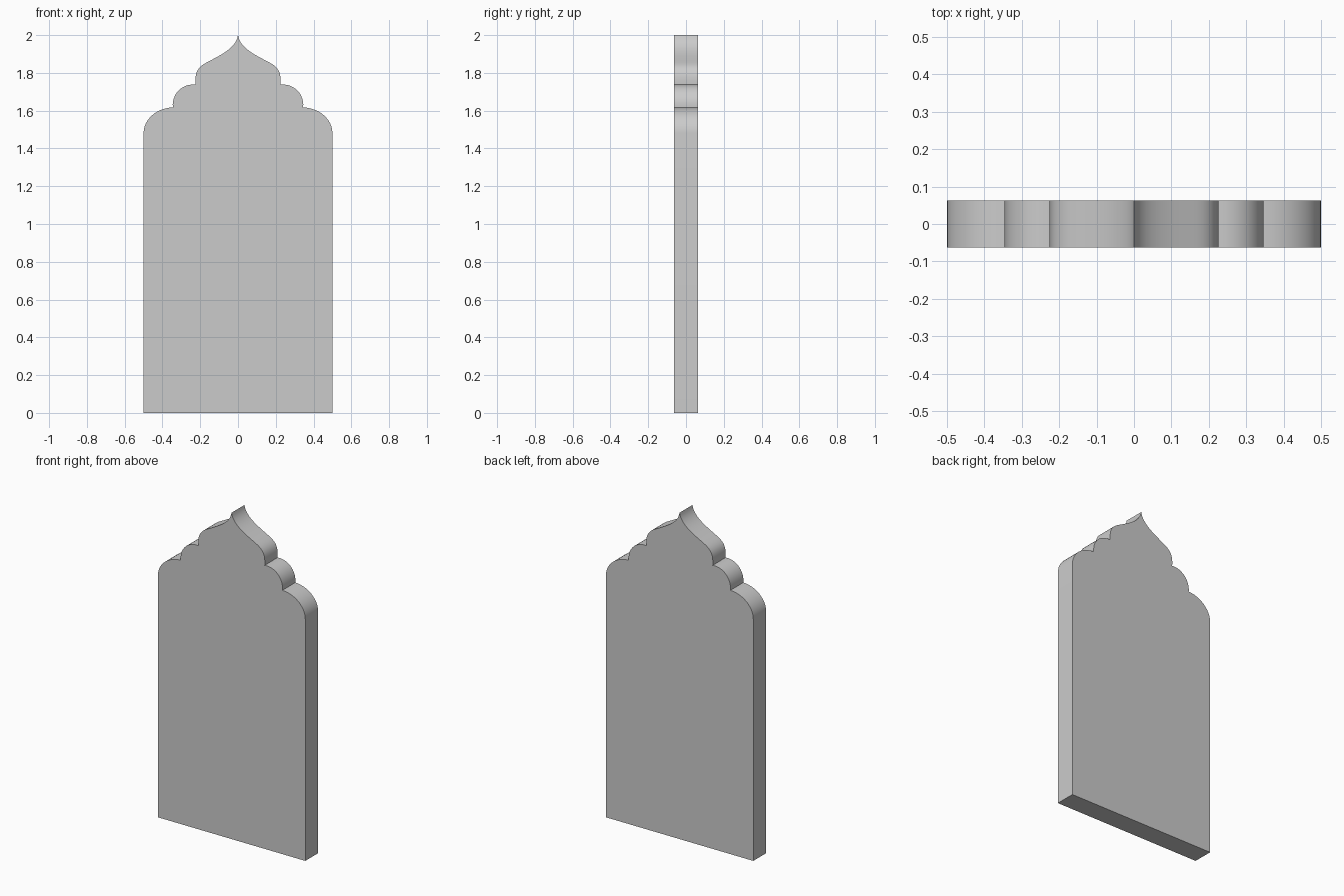
import bpy, bmesh
from mathutils import Vector
from mathutils.geometry import interpolate_bezier

if "Cube" in bpy.data.objects:
    bpy.data.objects.remove(bpy.data.objects["Cube"])

DEPTH = 0.125

# Right half of the outline: cubic curves (start, handle, handle, end) from shoulder to tip
curves = [
    ((0.5, 1.48), (0.5, 1.555), (0.43, 1.615), (0.345, 1.617)),     # lower lobe
    ((0.345, 1.617), (0.352, 1.685), (0.30, 1.745), (0.225, 1.738)),  # middle lobe
    ((0.225, 1.738), (0.228, 1.79), (0.222, 1.825), (0.17, 1.853)),  # upper lobe
    ((0.17, 1.853), (0.095, 1.893), (0.01, 1.93), (0.0, 2.0)),       # pointed ogee
]
half = [Vector((0.5, 0.0))]
for c in curves:
    pts = interpolate_bezier(*[Vector((x, z, 0)) for x, z in c], 13)
    for p in pts:
        if (p.xy - half[-1]).length > 1e-5:
            half.append(p.xy)

# Mirror to the left side, leaving out the shared tip
outline = half + [Vector((-p.x, p.y)) for p in reversed(half[:-1])]

# Fill the outline and extrude it into a slab
bm = bmesh.new()
face = bm.faces.new([bm.verts.new((p.x, -DEPTH / 2, p.y)) for p in outline])
ext = bmesh.ops.extrude_face_region(bm, geom=[face], use_keep_orig=True)
bmesh.ops.translate(bm, vec=(0, DEPTH, 0),
                    verts=[g for g in ext["geom"] if isinstance(g, bmesh.types.BMVert)])
bmesh.ops.recalc_face_normals(bm, faces=bm.faces)

mesh = bpy.data.meshes.new("arched_panel")
bm.to_mesh(mesh)
bm.free()
panel = bpy.data.objects.new("arched_panel", mesh)
bpy.context.collection.objects.link(panel)

# Smooth the curved edge, keep corners sharp
bpy.context.view_layer.objects.active = panel
panel.select_set(True)
bpy.ops.object.shade_smooth_by_angle()
